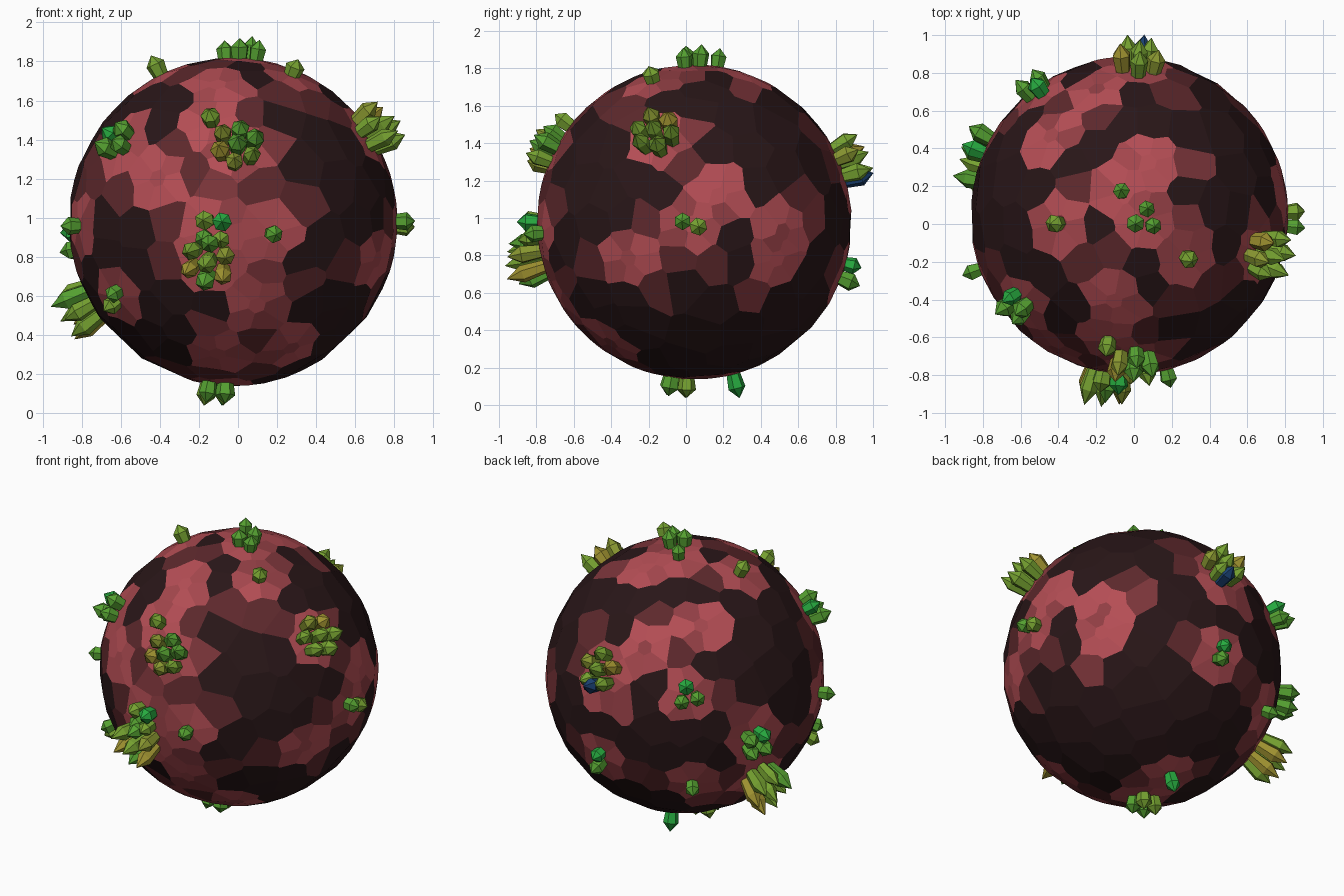
import bpy, bmesh, math, random
from mathutils import Vector

if "Cube" in bpy.data.objects:
    bpy.data.objects.remove(bpy.data.objects["Cube"])

random.seed(7)
CENTER, R = Vector((-0.025, 0.045, 0.978)), 0.842


def material(name, rgb):
    m = bpy.data.materials.new(name)
    m.diffuse_color = (*rgb, 1)
    m.use_nodes = True
    m.node_tree.nodes["Principled BSDF"].inputs["Base Color"].default_value = m.diffuse_color
    return m


def finish(name, bm, mats):
    bmesh.ops.recalc_face_normals(bm, faces=bm.faces)
    me = bpy.data.meshes.new(name)
    bm.to_mesh(me)
    bm.free()
    for m in mats:
        me.materials.append(m)
    ob = bpy.data.objects.new(name, me)
    ob.location = CENTER
    bpy.context.collection.objects.link(ob)


def tangents(n):
    a = n.orthogonal().normalized()
    return a, n.cross(a)


# Crystal clusters: direction from the centre, count, length
CLUSTERS = {
    "top": (.08, -.02, .85, 3, .11),
    "top_back": (-.04, .125, .85, 1, .09),
    "top_left": (-.37, -.04, .75, 1, .10),
    "top_right": (.30, -.22, .75, 1, .08),
    "right_upper": (.70, -.20, .46, 7, .16),
    "right": (.85, -.02, -.01, 2, .10),
    "front_upper": (.02, -.75, .37, 7, .13),
    "front_high": (-.11, -.66, .51, 1, .10),
    "front_mid": (-.10, -.85, -.04, 4, .10),
    "front_lower": (-.12, -.82, -.19, 7, .19),
    "front_right": (.20, -.83, -.06, 1, .09),
    "front_left_upper": (-.60, -.48, .42, 4, .12),
    "front_left_lower": (-.59, -.45, -.38, 2, .09),
    "left": (-.82, -.295, -.02, 1, .09),
    "left_back": (-.77, .37, -.10, 4, .13),
    "left_lower": (-.73, .24, -.42, 8, .20),
    "back": (.05, .82, .33, 6, .15),
    "back_dark": (.07, .84, .23, 1, .14),
    "back_left": (-.50, .68, .25, 3, .12),
    "back_lower": (.06, .82, -.27, 2, .10),
    "back_left_lower": (-.48, .61, -.39, 1, .09),
    "bottom_back": (-.05, .21, -.82, 1, .12),
    "bottom": (-.085, -.085, -.84, 4, .11),
}
# Bare bright patches on the body
PATCHES = [(-.38, -.7, .22), (.12, -.7, -.42), (-.08, -.5, -.68), (.82, .13, .14), (.73, -.35, -.19),
           (.7, .45, -.2), (-.41, .42, .59), (-.17, .66, .47), (-.08, -.45, .7), (.69, .47, -.05),
           (.1, .28, .78), (.3, -.45, -.65)]

hot = [Vector(c[:3]).normalized() for c in CLUSTERS.values()]
hot += [Vector(p).normalized() for p in PATCHES]


def spacing(p):
    d = min((p - h).length for h in hot)
    return min(.25, .085 + max(0, d - .12) * .55)


# Body cell seeds: a hexagonal flower at each hot spot, then random fill
seeds = []


def add_seed(p, k):
    s = spacing(p) * k
    if all((p - q).length > s for q in seeds):
        seeds.append(p)


for h in hot:
    a, b = tangents(h)
    add_seed(h, .8)
    for i in range(6):
        t = i * math.pi / 3
        add_seed((h + .098 * (a * math.cos(t) + b * math.sin(t))).normalized(), .8)
for i in range(9000):
    add_seed(Vector([random.gauss(0, 1) for _ in range(3)]).normalized(), 1)

# Body: polygon cells as the dual of the seeds' convex hull
hull = bmesh.new()
for p in seeds:
    hull.verts.new(p)
bmesh.ops.convex_hull(hull, input=hull.verts)
hull.faces.index_update()


def circumcentre(f):
    p, q, r = (v.co for v in f.verts)
    n = (q - p).cross(r - p).normalized()
    return (n if n.dot(p) > 0 else -n) * R


body = bmesh.new()
corners = [body.verts.new(circumcentre(f)) for f in hull.faces]
for v in hull.verts:
    if len(v.link_faces) < 3:
        continue
    a, b = tangents(v.co.normalized())
    ring = [corners[f.index] for f in v.link_faces]
    ring.sort(key=lambda c: math.atan2(c.co.dot(b), c.co.dot(a)))
    face = body.faces.new(ring)
    heat = (.235 - spacing(v.co)) / .15 + random.uniform(-.25, .12)
    face.material_index = max(0, min(5, int(heat ** 2 * 6 if heat > 0 else 0)))
hull.free()
dark, bright = Vector((.022, .008, .009)), Vector((.46, .075, .09))
finish("body", body, [material(f"red_{i}", dark.lerp(bright, i / 5)) for i in range(6)])

# Crystals: six-sided, flared to a shoulder, ending in a point
GREENS = [material("green", (.02, .40, .05)), material("leaf", (.09, .35, .03)),
          material("lime", (.18, .36, .03)), material("olive", (.25, .31, .03)),
          material("yellow", (.35, .29, .03))]
BLUE = material("blue", (.01, .05, .16))


def crystal(bm, base, axis, length, width, mat):
    a, b = tangents(axis)
    spin = random.uniform(0, 1)
    rings = []
    for h, r in ((-.05, .65), (length * .6, 1)):
        rings.append([bm.verts.new(base + axis * h + width * r * (
            a * math.cos(spin + i * math.pi / 3) + b * math.sin(spin + i * math.pi / 3)))
            for i in range(6)])
    low, high = rings
    tip = bm.verts.new(base + axis * length)
    faces = [bm.faces.new(low)]
    for i in range(6):
        j = (i + 1) % 6
        faces.append(bm.faces.new((low[i], low[j], high[j], high[i])))
        faces.append(bm.faces.new((high[i], high[j], tip)))
    for f in faces:
        f.material_index = mat


for name, (x, y, z, n, length) in CLUSTERS.items():
    axis = Vector((x, y, z)).normalized()
    a, b = tangents(axis)
    spin = random.uniform(0, 6)
    ring = n if n < 6 else n - 1
    radius = {1: 0, 2: .04, 3: .05, 4: .058}.get(n, .085)
    spots = [Vector()] if n >= 6 else []
    for i in range(ring):
        t = spin + i * math.tau / ring
        spots.append(radius * (a * math.cos(t) + b * math.sin(t)))
    bm = bmesh.new()
    for s in spots:
        out = (axis + s * 1.9).normalized()
        base = (axis * R + s).normalized() * (R - .01)
        k = random.uniform(.85, 1.1) if s.length else 1.1
        shade = random.choice((0, 1, 1, 2)) if n < 5 else random.choice((1, 2, 2, 3, 4))
        crystal(bm, base, out, length * k + .01, random.uniform(.045, .052), shade)
    finish(name + "_crystals", bm, [BLUE] * 5 if name == "back_dark" else GREENS)
